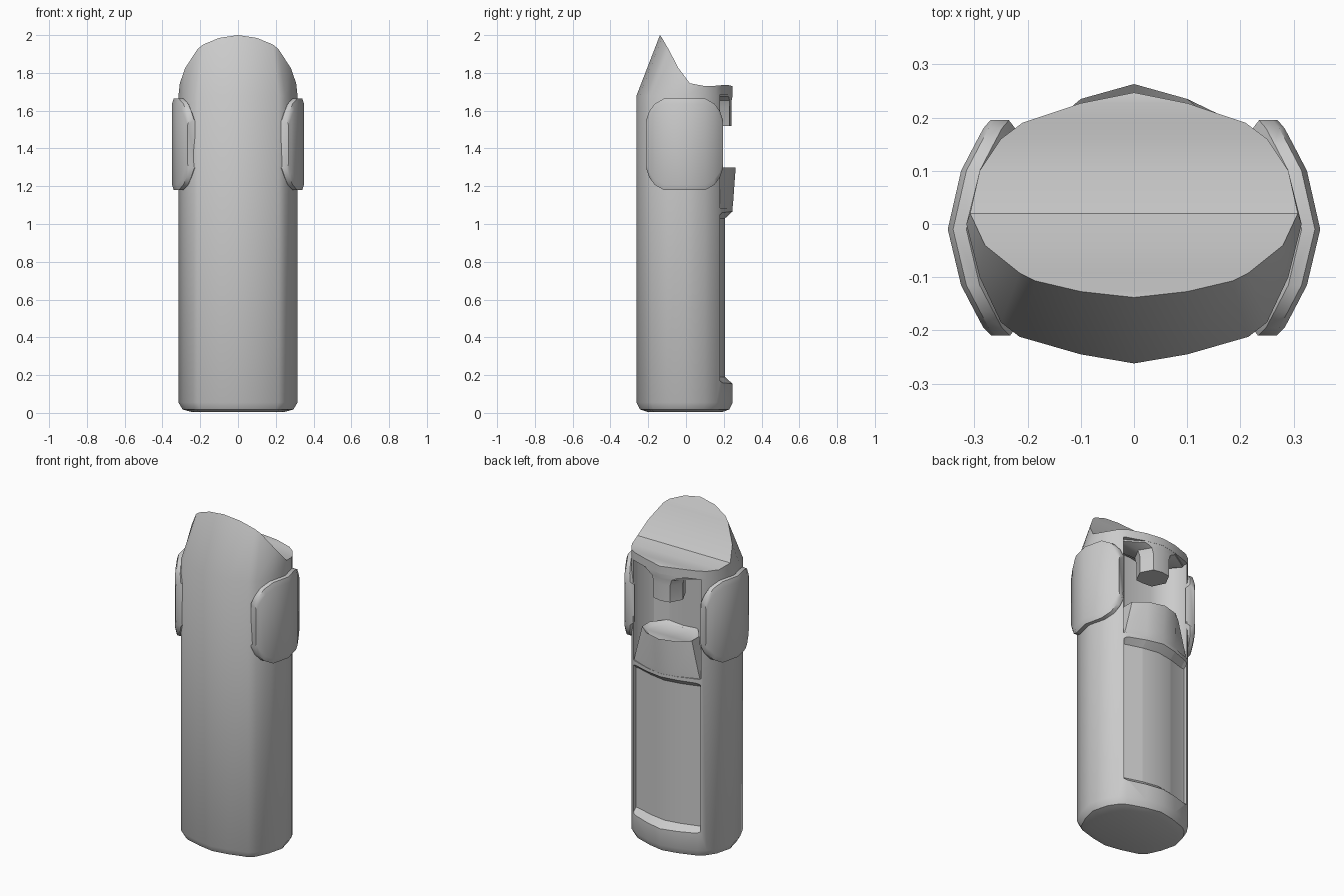
import bpy, bmesh, math

if "Cube" in bpy.data.objects:
    bpy.data.objects.remove(bpy.data.objects["Cube"])


def finish(bm, name, angle=40, helper=False):
    bmesh.ops.remove_doubles(bm, verts=bm.verts, dist=1e-5)
    bmesh.ops.recalc_face_normals(bm, faces=bm.faces)
    me = bpy.data.meshes.new(name)
    bm.to_mesh(me)
    bm.free()
    ob = bpy.data.objects.new(name, me)
    bpy.context.collection.objects.link(ob)
    ob.hide_render = helper
    if helper:
        ob.hide_set(True)
    else:
        smooth(ob, angle)
    return ob


def smooth(ob, angle):
    bpy.ops.object.select_all(action='DESELECT')
    ob.select_set(True)
    bpy.context.view_layer.objects.active = ob
    bpy.ops.object.shade_smooth_by_angle(angle=math.radians(angle))


def skin(bm, rings, start=True, end=True):
    """Join successive closed rings of points with quads, optionally capped."""
    vs = [[bm.verts.new(p) for p in r] for r in rings]
    n = len(rings[0])
    for a, b in zip(vs, vs[1:]):
        for i in range(n):
            j = (i + 1) % n
            bm.faces.new((a[i], a[j], b[j], b[i]))
    if start:
        bm.faces.new(vs[0])
    if end:
        bm.faces.new(vs[-1])
    return vs


def mirror(half):
    """Half outline from x=0 to x=0 -> closed, symmetric loop."""
    return half + [(-p[0],) + tuple(p[1:]) for p in half[-2:0:-1]]


def at(z, pts, s=1):
    return [(x * s, y * s, z) for x, y in pts]


# body: column with a slanted, concave lid
half = [(0, -.262), (.1, -.245), (.215, -.212), (.25, -.185), (.29, -.1), (.315, 0),
        (.29, .1), (.25, .16), (.21, .19), (.1, .227), (0, .247)]
rim = [(0, -.138, 2), (.1, -.127, 1.985), (.185, -.107, 1.95), (.215, -.092, 1.925),
       (.28, -.04, 1.825), (.308, .02, 1.745), (.29, .1, 1.73), (.25, .16, 1.732),
       (.21, .19, 1.735), (.1, .227, 1.735), (0, .247, 1.73)]
loop = mirror(half)
bm = bmesh.new()
rings = [at(.005, loop, .78), at(.018, loop, .93), at(.055, loop), at(1.68, loop), mirror(rim)]
top = skin(bm, rings, end=False)[-1]
n = len(top)
for i in range(len(rim) - 1):
    quad = [top[i], top[i + 1], top[(n - i - 1) % n], top[(n - i) % n]]
    bm.faces.new(list(dict.fromkeys(quad)))
body = finish(bm, "body")

# serving recess cutter, open to the rear
wall = [(-.225, .4), (-.225, .13), (-.17, .06), (-.09, .03),
        (.09, .03), (.17, .06), (.225, .13), (.225, .4)]
bm = bmesh.new()
skin(bm, [at(1.085, wall), at(1.685, wall)])
recess = finish(bm, "recess_cutter", helper=True)

# sunken rear panel cutter with sloped top and bottom edges
floor = [(.222, .158), (.2, .16), (.1, .19), (0, .207)]
floor = [(-x, y) for x, y in floor] + floor[-2::-1]
bm = bmesh.new()
skin(bm, [[(x, y, .19), (x, y, 1.03), (x, y + .12, 1.14), (x, y + .12, .08)] for x, y in floor])
panel = finish(bm, "panel_cutter", helper=True)

for cutter in (recess, panel):
    m = body.modifiers.new(cutter.name, 'BOOLEAN')
    m.object = cutter
    m.operation = 'DIFFERENCE'
    m.solver = 'EXACT'
dg = bpy.context.evaluated_depsgraph_get()
cut = bpy.data.meshes.new_from_object(body.evaluated_get(dg))
body.modifiers.clear()
body.data = cut
smooth(body, 40)
for cutter in (recess, panel):
    bpy.data.objects.remove(cutter)

# tray: tapers inward to the sides and leans out to the rear
low = mirror([(0, .03), (.13, .04), (.222, .13), (.222, .178), (.1, .224), (0, .245)])
mid = mirror([(0, .03), (.12, .04), (.205, .13), (.21, .182), (.1, .228), (0, .25)])
high = mirror([(0, .02), (.1, .03), (.165, .11), (.165, .18), (.1, .235), (0, .263)])
bm = bmesh.new()
dish = [(x * .85, .15 + (y - .15) * .85, 1.285) for x, y in high]
skin(bm, [at(1.07, low), at(1.12, mid), at(1.3, high), dish])
finish(bm, "tray", 35)

# spout: flares up into the lid underside
tip = mirror([(0, .08), (.055, .085), (.092, .16), (.055, .23), (0, .24)])
neck = mirror([(0, .075), (.062, .08), (.105, .16), (.065, .23), (0, .242)])
flare = mirror([(0, .03), (.15, .06), (.222, .15), (.1, .226), (0, .246)])
bm = bmesh.new()
skin(bm, [at(1.52, tip), at(1.62, tip), at(1.655, neck), at(1.675, flare), at(1.7, flare)])
finish(bm, "spout", 50)

# curved side pads: y, outer x, half height
pad = [(-.21, .268, .13), (-.195, .283, .175), (-.165, .299, .215), (-.115, .325, .243),
       (-.01, .35, .243), (.1, .325, .243), (.15, .299, .215), (.18, .283, .175), (.195, .27, .13)]
for side, label in ((-1, "left_side_pad"), (1, "right_side_pad")):
    bm = bmesh.new()
    rings = []
    for y, x, h in pad:
        section = [(x - .05, h - .02), (x - .035, h), (x - .01, h), (x, h - .03)]
        pts = section + [(px, -pz) for px, pz in reversed(section)]
        rings.append([(side * px, y * (.9 if px < x - .04 else 1), 1.422 + pz) for px, pz in pts])
    skin(bm, rings)
    finish(bm, label, 45)
